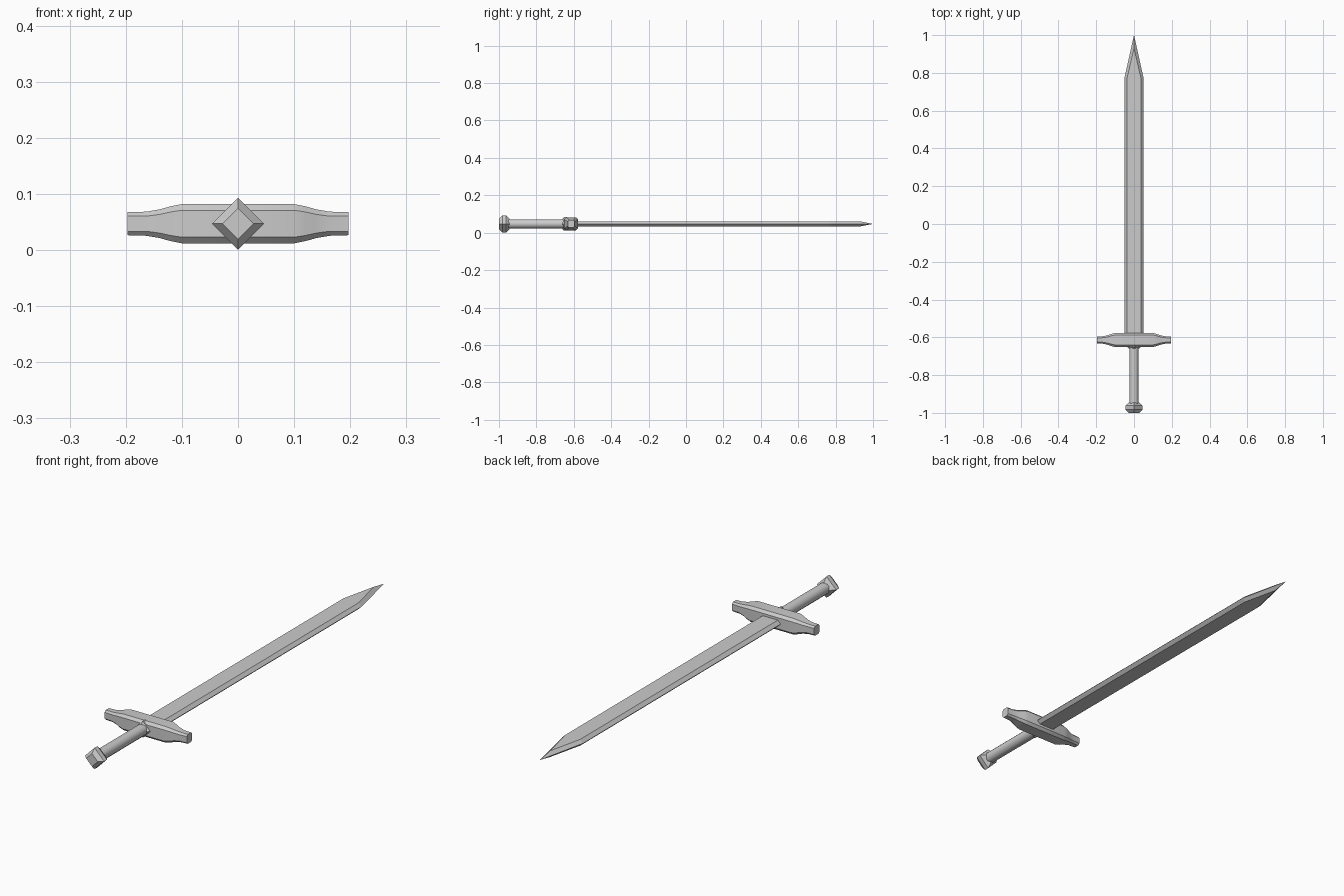
import bpy, bmesh
from math import cos, sin, pi, radians

if "Cube" in bpy.data.objects:
    bpy.data.objects.remove(bpy.data.objects["Cube"])

ZC = 0.047        # height of the sword's long axis
GUARD_Y = -0.614


def loft(name, rings, smooth=None):
    """Skin equal-length rings of points into a closed solid."""
    bm = bmesh.new()
    loops = [[bm.verts.new(p) for p in r] for r in rings]
    n = len(rings[0])
    for a, b in zip(loops, loops[1:]):
        for i in range(n):
            j = (i + 1) % n
            bm.faces.new((a[i], a[j], b[j], b[i]))
    bm.faces.new(loops[0])
    bm.faces.new(loops[-1])
    bmesh.ops.remove_doubles(bm, verts=bm.verts, dist=1e-5)
    bmesh.ops.recalc_face_normals(bm, faces=bm.faces)
    me = bpy.data.meshes.new(name)
    bm.to_mesh(me)
    bm.free()
    ob = bpy.data.objects.new(name, me)
    bpy.context.collection.objects.link(ob)
    if smooth:
        bpy.ops.object.select_all(action='DESELECT')
        ob.select_set(True)
        bpy.context.view_layer.objects.active = ob
        bpy.ops.object.shade_smooth_by_angle(angle=radians(smooth))
    return ob


def turned(name, profile, sides, smooth=None):
    """Lathe a (y, radius) profile around the long axis."""
    return loft(name, [[(r * cos(2 * pi * i / sides), y, ZC + r * sin(2 * pi * i / sides))
                        for i in range(sides)] for y, r in profile], smooth)


# Blade: flat faces with bevelled edges, narrowing to a point
def blade_ring(y, edge, flat, t):
    return [(edge, y, ZC), (flat, y, ZC + t), (-flat, y, ZC + t),
            (-edge, y, ZC), (-flat, y, ZC - t), (flat, y, ZC - t)]


loft("blade", [blade_ring(*s) for s in (
    (-0.60, 0.05, 0.036, 0.0135), (0.775, 0.05, 0.036, 0.0135),
    (0.93, 0.0156, 0.0, 0.0135), (1.0, 0.0, 0.0, 0.0))])


# Crossguard: chamfered bar with slimmer flared-in ends
def guard_ring(x, hy, hz, c):
    pts = [(hy, hz - c), (hy - c, hz), (c - hy, hz), (-hy, hz - c),
           (-hy, c - hz), (c - hy, -hz), (hy - c, -hz), (hy, c - hz)]
    return [(x, GUARD_Y + y, ZC + z) for y, z in pts]


half = [(0.10, 0.037, 0.035, 0.011), (0.12, 0.032, 0.031, 0.010),
        (0.14, 0.025, 0.0255, 0.009), (0.163, 0.020, 0.0215, 0.008),
        (0.197, 0.018, 0.0205, 0.007)]
stations = [(-x, a, b, c) for x, a, b, c in reversed(half)] + half
loft("crossguard", [guard_ring(*s) for s in stations], 30)

# Grip and its diamond collar under the guard
turned("grip", [(-0.955, 0.0245), (-0.63, 0.0245)], 12, 40)
turned("grip_collar", [(-0.660, 0.028), (-0.652, 0.036), (-0.635, 0.036)], 4)

# Diamond pommel
turned("pommel", [(-1.0, 0.028), (-0.982, 0.046), (-0.962, 0.046), (-0.944, 0.028)], 4)
